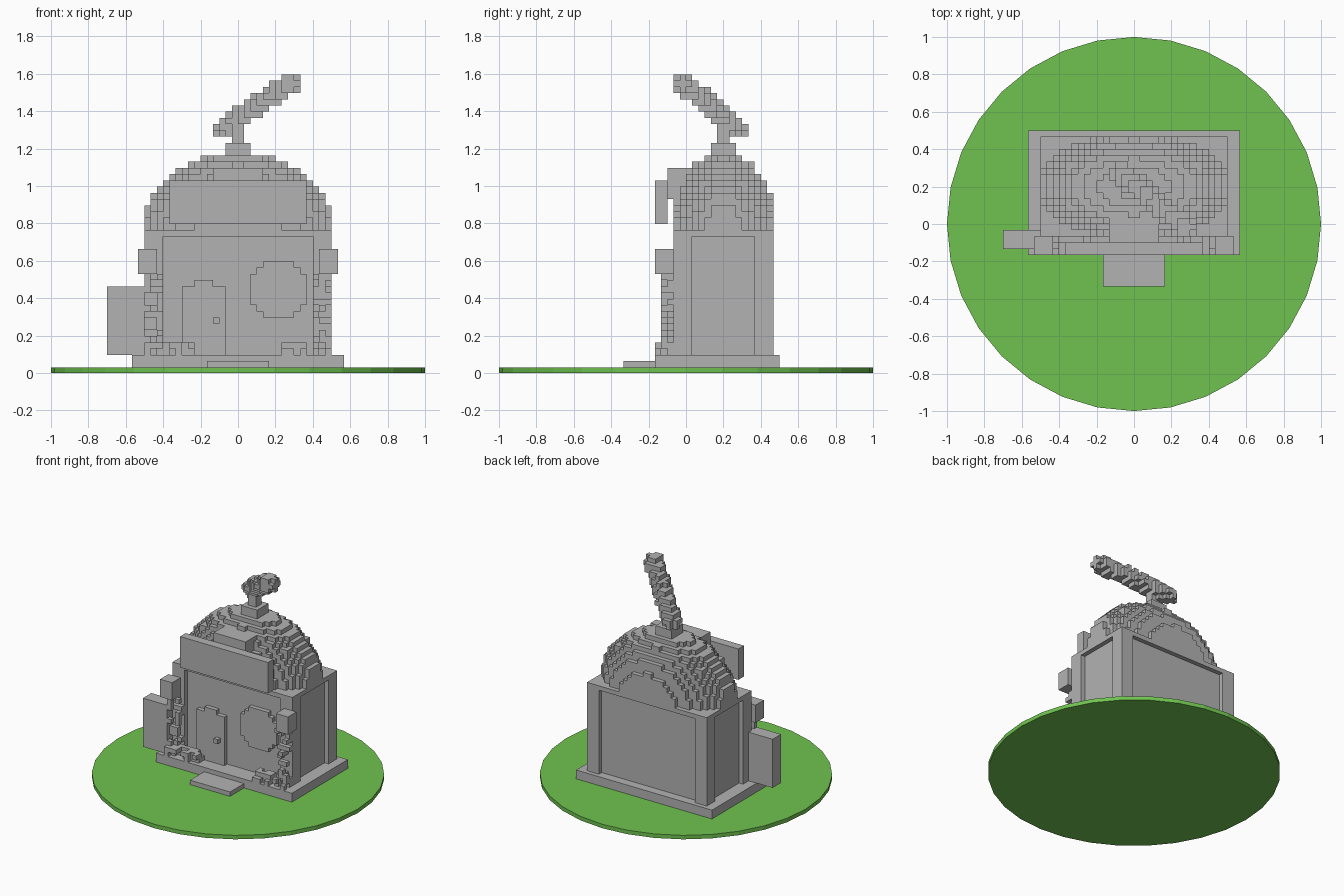
import bpy, bmesh, random
from math import floor, ceil
from mathutils import Vector

cube = bpy.data.objects.get("Cube")
if cube:
    bpy.data.objects.remove(cube)

V = 1 / 30            # block size
FLOOR = 0.03          # top of the lawn
ORIGIN = Vector((0, 0.2, FLOOR))
random.seed(4)


def material(name, rgb):
    m = bpy.data.materials.new(name)
    m.use_nodes = True
    m.diffuse_color = (*rgb, 1)
    m.node_tree.nodes["Principled BSDF"].inputs["Base Color"].default_value = (*rgb, 1)
    return m


GREY = material("stone grey", (0.45, 0.45, 0.45))
GREEN = material("lawn green", (0.16, 0.54, 0.08))


def finish(name, bm, mat):
    me = bpy.data.meshes.new(name)
    bm.to_mesh(me)
    bm.free()
    me.materials.append(mat)
    ob = bpy.data.objects.new(name, me)
    bpy.context.collection.objects.link(ob)
    return ob


def box(name, x, y, z):
    """Box given by its x, y and z ranges."""
    bm = bmesh.new()
    bmesh.ops.create_cube(bm, size=1)
    for v in bm.verts:
        v.co = [r[0] if c < 0 else r[1] for c, r in zip(v.co, (x, y, z))]
    return finish(name, bm, GREY)


def blocks(name, cells):
    """Skin a set of block indices, keeping only the exposed faces."""
    bm = bmesh.new()
    for cell in cells:
        mid = Vector(cell) + Vector((0.5, 0.5, 0.5))
        for axis in range(3):
            for sign in (-1, 1):
                near = list(cell)
                near[axis] += sign
                if tuple(near) in cells:
                    continue
                n, u, w = Vector(), Vector(), Vector()
                n[axis] = sign / 2
                u[(axis + 1) % 3] = 0.5
                w[(axis + 2) % 3] = sign / 2
                corners = (-u - w, u - w, u + w, w - u)
                bm.faces.new([bm.verts.new(ORIGIN + V * (mid + n + c)) for c in corners])
    bmesh.ops.remove_doubles(bm, verts=bm.verts, dist=V / 100)
    return finish(name, bm, GREY)


def fill(lo, hi, inside):
    """Indices of the blocks whose centre passes the test."""
    a = [floor((p - o) / V + 0.01) for p, o in zip(lo, ORIGIN)]
    b = [ceil((p - o) / V - 0.01) for p, o in zip(hi, ORIGIN)]
    return {(i, j, k)
            for i in range(a[0], b[0]) for j in range(a[1], b[1]) for k in range(a[2], b[2])
            if inside(ORIGIN + V * Vector((i + 0.5, j + 0.5, k + 0.5)))}


# Round lawn
bm = bmesh.new()
bmesh.ops.create_cone(bm, cap_ends=True, segments=32, radius1=1, radius2=1, depth=FLOOR)
bmesh.ops.translate(bm, verts=bm.verts, vec=(0, 0, FLOOR / 2))
finish("lawn", bm, GREEN)

# Plinth and doorstep
BASE = FLOOR + 2 * V
TOP = BASE + 20 * V
FRONT, BACK = 0.2 - 8 * V, 0.2 + 8 * V
box("plinth", (-17 * V, 17 * V), (FRONT - 3 * V, BACK + V), (FLOOR, BASE))
box("doorstep", (-5 * V, 5 * V), (FRONT - 8 * V, FRONT - 3 * V), (FLOOR, FLOOR + V))

# Walls set back between corner posts and a top band
box("walls", (-14 * V, 14 * V), (FRONT + V, BACK - V), (BASE, TOP - V))
box("top_band", (-0.5, 0.5), (FRONT, BACK), (TOP - V, TOP))
for side, x in (("right", (-0.5, -0.4)), ("left", (0.4, 0.5))):
    box(side + "_front_post", x, (FRONT, FRONT + 3 * V), (BASE, TOP - V))
    box(side + "_back_post", x, (BACK - 3 * V, BACK), (BASE, TOP - V))

# Stepped dome roof
RADII = (0.515, 0.28, 0.415)


def in_dome(p):
    d = p - Vector((0, 0.2, TOP))
    return sum((c / r) ** 2 for c, r in zip(d, RADII)) < 1


blocks("dome_roof", fill((-0.5, FRONT, TOP), (0.5, BACK, TOP + 12 * V), in_dome))

# Sign board with its support
box("sign_board", (-11 * V, 11 * V), (FRONT - 3 * V, FRONT - V), (TOP + V, TOP + 8 * V))
box("sign_support", (-4 * V, 4 * V), (FRONT - V, 0.1), (TOP + 5 * V, TOP + 10 * V))

# Roof cap, stem and slanted rod
CAP = TOP + 12 * V
box("roof_cap", (-2 * V, 2 * V), (0.2 - 2 * V, 0.2 + 2 * V), (CAP, CAP + 2 * V))
box("rod_stem", (-V, V), (0.2 - V, 0.2 + V), (CAP + 2 * V, CAP + 5 * V))
start, end = Vector((-0.07, 0.27, 1.31)), Vector((0.275, -0.015, 1.55))


def in_rod(p):
    t = (p - start).dot(end - start) / (end - start).length_squared
    t = min(1, max(0, t))
    return (p - start.lerp(end, t)).length < 0.058


blocks("slanted_rod", fill((-0.2, -0.15, 1.2), (0.4, 0.4, 1.65), in_rod))

# Arched door with knob
blocks("door", fill((-9 * V, FRONT, BASE), (-2 * V, FRONT + V, BASE + 12 * V),
                    lambda p: p.z < BASE + 12 * V - 0.3 * abs(p.x + 5.5 * V)))
box("door_knob", (-4 * V, -3 * V), (FRONT - V, FRONT), (BASE + 5 * V, BASE + 6 * V))

# Round window
blocks("round_window", fill((2 * V, FRONT, BASE + 6 * V), (12 * V, FRONT + V, BASE + 15 * V),
                            lambda p: (p.x - 6.5 * V) ** 2 + (p.z - 0.447) ** 2 < 0.158 ** 2))

# Lamps on the front corners
for side, s in (("right", -1), ("left", 1)):
    x = sorted((s * 13 * V, s * 16 * V))
    box(side + "_lamp", x, (FRONT - 3 * V, FRONT), (BASE + 13 * V, BASE + 17 * V))

# Board standing at the right side
box("side_board", (-21 * V, -15 * V), (FRONT - 2 * V, FRONT + V), (BASE, BASE + 11 * V))


# Creepers on the front posts and low plants along the wall
def in_plants(p):
    x, height, depth = abs(p.x), p.z - BASE, FRONT - p.y
    if height < 2 * V:
        return 0.22 < x and random.random() < (0.6 if depth < 2 * V else 0.3)
    return x > 0.4 and depth < 2 * V and random.random() < 0.45 * (1 - depth * 8)


plants = fill((-0.5, FRONT - 3 * V, BASE), (0.5, FRONT, BASE + 13 * V), in_plants)
blocks("creepers", plants)
